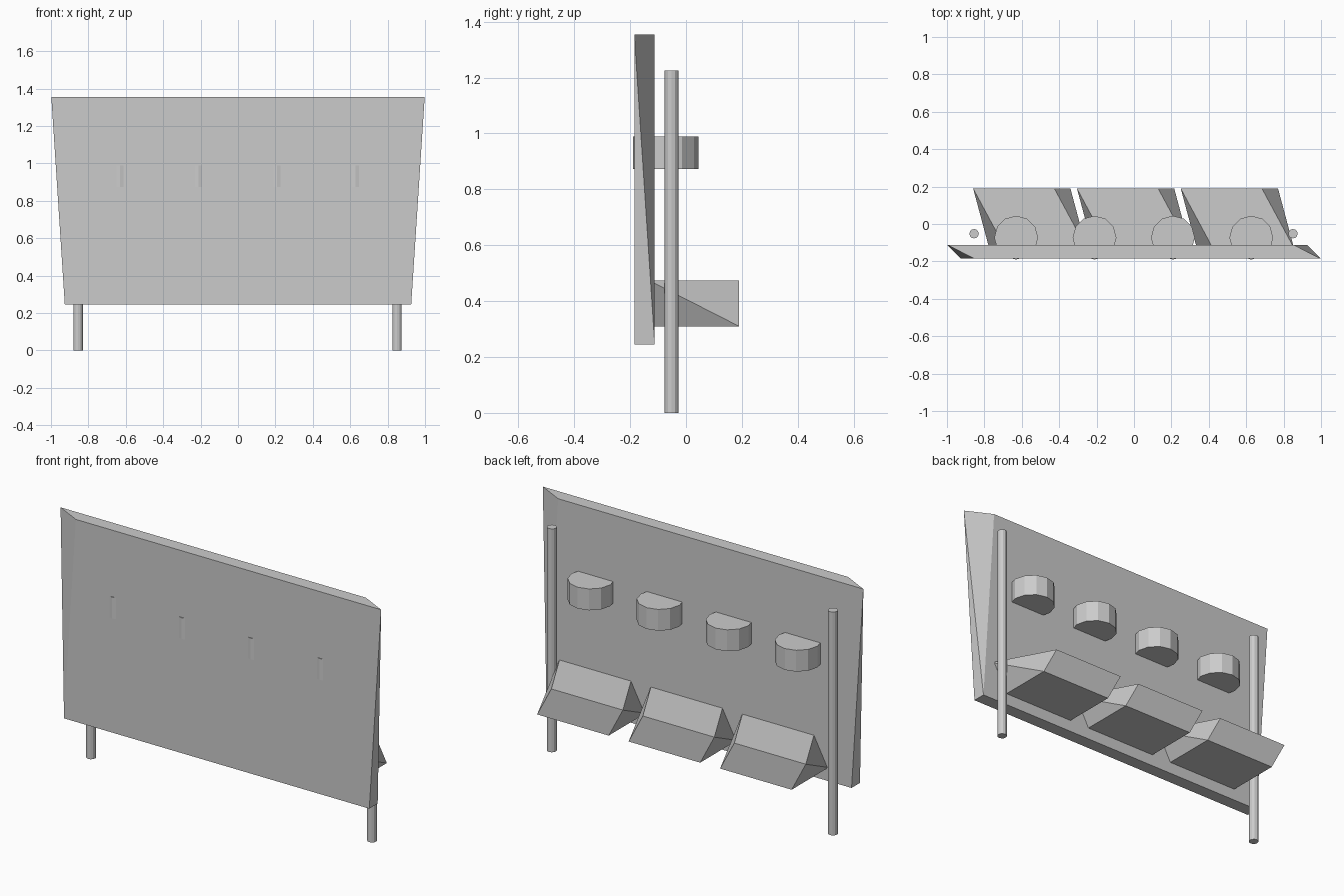
import bpy
import bmesh

if "Cube" in bpy.data.objects:
    bpy.data.objects.remove(bpy.data.objects["Cube"], do_unlink=True)

grey = bpy.data.materials.new("plain_grey")
grey.use_nodes = True
GREY = (0.6, 0.6, 0.6, 1)
grey.diffuse_color = GREY
grey.node_tree.nodes["Principled BSDF"].inputs["Base Color"].default_value = GREY


def add_object(name, bm):
    bmesh.ops.recalc_face_normals(bm, faces=bm.faces)
    mesh = bpy.data.meshes.new(name)
    bm.to_mesh(mesh)
    bm.free()
    mesh.materials.append(grey)
    obj = bpy.data.objects.new(name, mesh)
    bpy.context.collection.objects.link(obj)


def twisted_box(name, x, half, shear, y0, y1, z0, z1):
    """Box whose top front edge slides to +x and top back edge to -x."""
    bm = bmesh.new()
    v = {}
    for side in (-1, 1):
        for y, slide in ((y0, shear), (y1, -shear)):
            for z in (z0, z1):
                offset = slide if z == z1 else 0
                v[side, y, z] = bm.verts.new((x + side * half + offset, y, z))

    # Flat front, back, bottom and top
    for a, b in (((y0, z0), (y0, z1)), ((y1, z0), (y1, z1)),
                 ((y0, z0), (y1, z0)), ((y0, z1), (y1, z1))):
        bm.faces.new((v[(-1, *a)], v[(1, *a)], v[(1, *b)], v[(-1, *b)]))

    # Warped ends, each folded along its longer overhang
    for side in (-1, 1):
        near, far = (y0, y1) if side == 1 else (y1, y0)
        tip, base = v[side, near, z1], v[side, far, z0]
        bm.faces.new((tip, v[side, far, z1], base))
        bm.faces.new((tip, base, v[side, near, z0]))
    add_object(name, bm)


def cylinder(name, x, y, z0, z1, radius):
    bm = bmesh.new()
    bmesh.ops.create_cone(bm, cap_ends=True, segments=12, radius1=radius,
                          radius2=radius, depth=z1 - z0)
    bmesh.ops.translate(bm, verts=bm.verts, vec=(x, y, (z0 + z1) / 2))
    add_object(name, bm)


# Large front board
twisted_box("board", 0, 0.926, 0.072, -0.185, -0.112, 0.245, 1.355)

# Two posts behind the board
for side, x in (("right", -0.855), ("left", 0.85)):
    cylinder(f"{side}_post", x, -0.052, 0, 1.225, 0.025)

# Row of round blocks set into the board
for i in range(4):
    cylinder(f"round_block_{i + 1}", -0.63 + 0.419 * i, -0.073, 0.873, 0.99, 0.117)

# Row of skewed shelf blocks
for i in range(3):
    twisted_box(f"shelf_block_{i + 1}", -0.557 + 0.555 * i, 0.217, 0.086,
                -0.13, 0.19, 0.31, 0.473)
